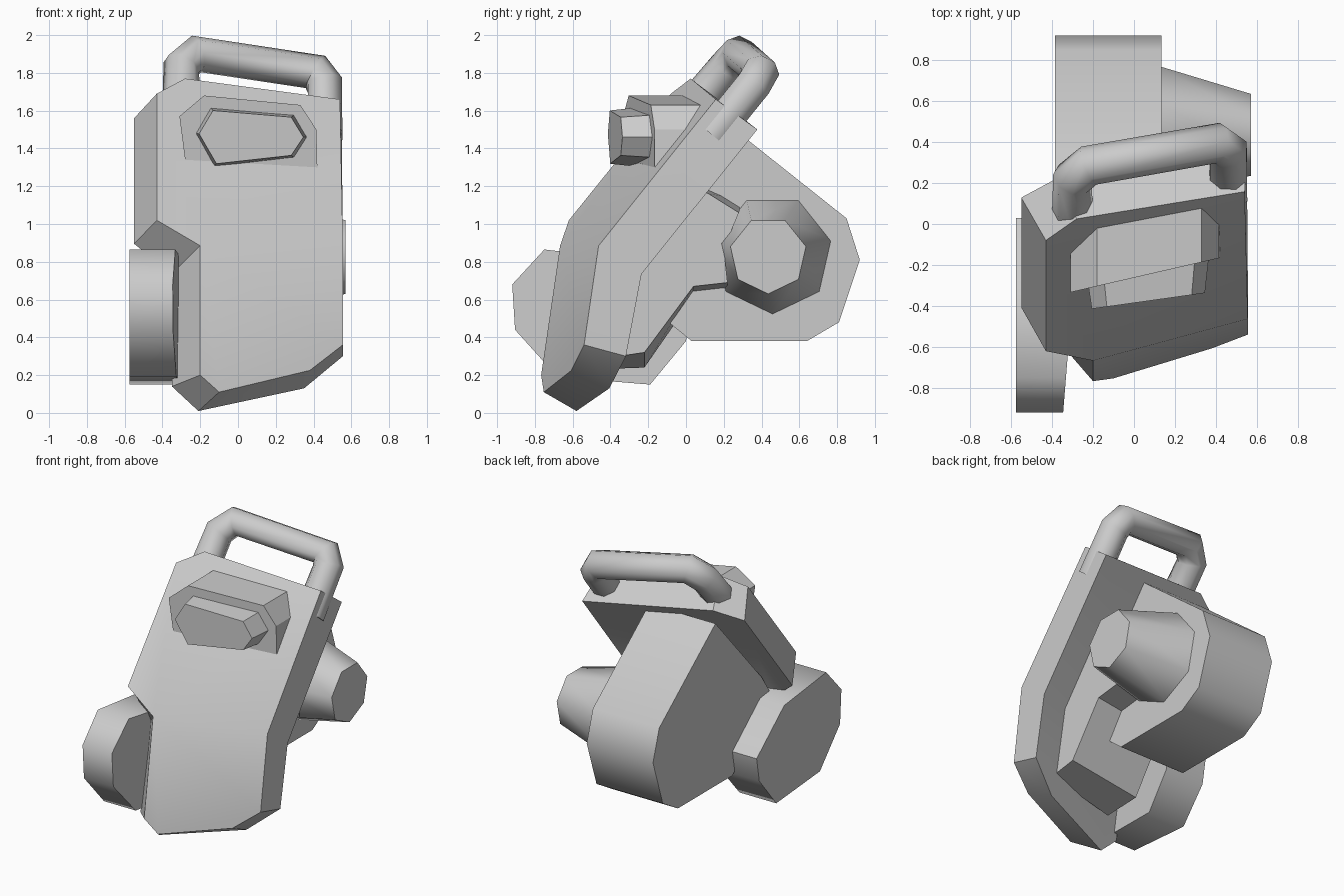
import bpy, bmesh, math

cube = bpy.data.objects.get("Cube")
if cube:
    bpy.data.objects.remove(cube, do_unlink=True)

grey = bpy.data.materials.new("plain grey")
grey.use_nodes = True
shade = (0.6, 0.6, 0.6, 1)
grey.diffuse_color = shade
grey.node_tree.nodes["Principled BSDF"].inputs["Base Color"].default_value = shade


def finish(name, bm, smooth_angle):
    """Turn a bmesh into a shaded, coloured object."""
    bmesh.ops.recalc_face_normals(bm, faces=bm.faces)
    mesh = bpy.data.meshes.new(name)
    bm.to_mesh(mesh)
    bm.free()
    mesh.materials.append(grey)
    mesh.shade_smooth()
    mesh.set_sharp_from_angle(angle=math.radians(smooth_angle))
    obj = bpy.data.objects.new(name, mesh)
    bpy.context.collection.objects.link(obj)
    return obj


def loft(name, first, second, smooth_angle=50, caps=None):
    """Join two matching outlines; caps lists the corner indices of each end face."""
    bm = bmesh.new()
    count = len(first)
    rings = [[bm.verts.new(p) for p in ring] for ring in (first, second)]
    for i in range(count):
        j = (i + 1) % count
        bm.faces.new((rings[0][i], rings[0][j], rings[1][j], rings[1][i]))
    for ring in rings:
        for cap in caps or [range(count)]:
            bm.faces.new([ring[k] for k in cap])
    return finish(name, bm, smooth_angle)


def at_x(x, outline):
    """Place a side outline of (y, z) pairs at a given x."""
    return [(x, y, z) for y, z in outline]


def plate_front(x, z):
    """Depth of the leaning, bent front surface."""
    return 0.27 * x + max(0.806 * z - 1.326, 0.146 * z - 0.742)


def plate_back(x, z):
    return 0.27 * x + max(0.806 * z - 0.98, 0.19 * z - 0.525)


def on_surface(surface, outline):
    """Project a front outline of (x, z) pairs onto a surface."""
    return [(x, surface(x, z), z) for x, z in outline]


# Leaning bent plate with a step on one side and flared edges
front_outline = [(-0.28, 1.77), (0.54, 1.66), (0.555, 0.885), (0.555, 0.36),
                 (0.38, 0.225), (-0.1, 0.11), (-0.2, 0.2), (-0.2, 0.885),
                 (-0.43, 1.02), (-0.43, 1.69)]
back_outline = [(-0.37, 1.62), (0.55, 1.5), (0.555, 0.735), (0.555, 0.3),
                (0.35, 0.13), (-0.21, 0.01), (-0.35, 0.14), (-0.35, 0.735),
                (-0.55, 0.895), (-0.55, 1.56)]
upper_face = (0, 1, 2, 7, 8, 9)
lower_face = (2, 3, 4, 5, 6, 7)
loft("front_plate", on_surface(plate_front, front_outline),
     on_surface(plate_back, back_outline), 30, (upper_face, lower_face))

# Main housing behind the plate
housing = [(0.22, 1.53), (0.85, 1.03), (0.92, 0.81), (0.81, 0.48), (0.64, 0.38),
           (0.03, 0.38), (-0.08, 0.47), (-0.2, 0.7), (-0.4, 0.8), (-0.3, 0.95)]
loft("rear_housing", at_x(-0.385, housing), at_x(0.135, housing))

# Tapered bracket joining plate and housing
bracket_near = [(0.04, 1.2), (0.12, 1.16), (0.28, 1.06), (0.2, 0.87), (0.22, 0.69),
                (0.04, 0.67), (-0.22, 0.32), (-0.42, 0.29), (-0.36, 0.8)]
bracket_far = [(0.04, 1.25), (0.14, 1.2), (0.3, 1.13), (0.2, 0.87), (0.22, 0.62),
               (0.03, 0.6), (-0.22, 0.24), (-0.5, 0.23), (-0.5, 0.8)]
loft("plate_bracket", at_x(0.33, bracket_near), at_x(-0.2, bracket_far), 30)


# Seven-sided tapered knob on the left of the housing
def heptagon(x, y, z, radius):
    turns = [math.tau * (i / 7 - 0.25) for i in range(7)]
    return [(x, y + radius * math.cos(t), z + radius * math.sin(t)) for t in turns]


loft("side_knob", heptagon(0.1, 0.46, 0.84, 0.325), heptagon(0.57, 0.435, 0.835, 0.205), 60)

# Faceted wheel on the right
wheel = [(-0.92, 0.68), (-0.75, 0.865), (-0.28, 0.81), (0.03, 0.55), (0, 0.38),
         (-0.19, 0.15), (-0.68, 0.19), (-0.905, 0.44)]
wheel_inner = [(-0.32 + 0.08 * (y + 0.6), y, z) for y, z in wheel]
loft("side_wheel", at_x(-0.575, wheel), wheel_inner, 60)

# Lamp hood standing off the plate
hood = [(-0.31, 1.57), (-0.18, 1.68), (0.33, 1.63), (0.415, 1.5), (0.42, 1.3), (-0.28, 1.34)]
loft("lamp_hood", on_surface(lambda x, z: 0.23 * x - 0.262, hood),
     on_surface(lambda x, z: plate_front(x, z) + 0.03, hood), 30)

# Lamp lens with a slight taper
lens = [(-0.23, 1.48), (-0.15, 1.62), (0.3, 1.58), (0.37, 1.46), (0.3, 1.35), (-0.13, 1.3)]
lens_tip = [(0.07 + (x - 0.07) * 0.92, 1.46 + (z - 1.46) * 0.88) for x, z in lens]
loft("lamp_lens", on_surface(lambda x, z: 0.14 * x - 0.385, lens_tip),
     on_surface(lambda x, z: 0.23 * x - 0.2, lens), 30)

# Carrying handle: an eight-sided tube along a bent path
path = [(-0.3, 0.04, 1.62), (-0.3, 0.22, 1.83), (-0.22, 0.285, 1.9),
        (0.41, 0.395, 1.805), (0.46, 0.355, 1.735), (0.46, 0.14, 1.47)]
curve = bpy.data.curves.new("handle_path", "CURVE")
curve.dimensions = "3D"
curve.bevel_depth = 0.1
curve.bevel_resolution = 2
curve.use_fill_caps = True
spline = curve.splines.new("POLY")
spline.points.add(len(path) - 1)
for point, place in zip(spline.points, path):
    point.co = (*place, 1)
helper = bpy.data.objects.new("handle_path", curve)
bpy.context.collection.objects.link(helper)
bpy.context.view_layer.update()
bm = bmesh.new()
bm.from_mesh(helper.to_mesh())
helper.to_mesh_clear()
bpy.data.objects.remove(helper, do_unlink=True)
finish("carry_handle", bm, 50)
